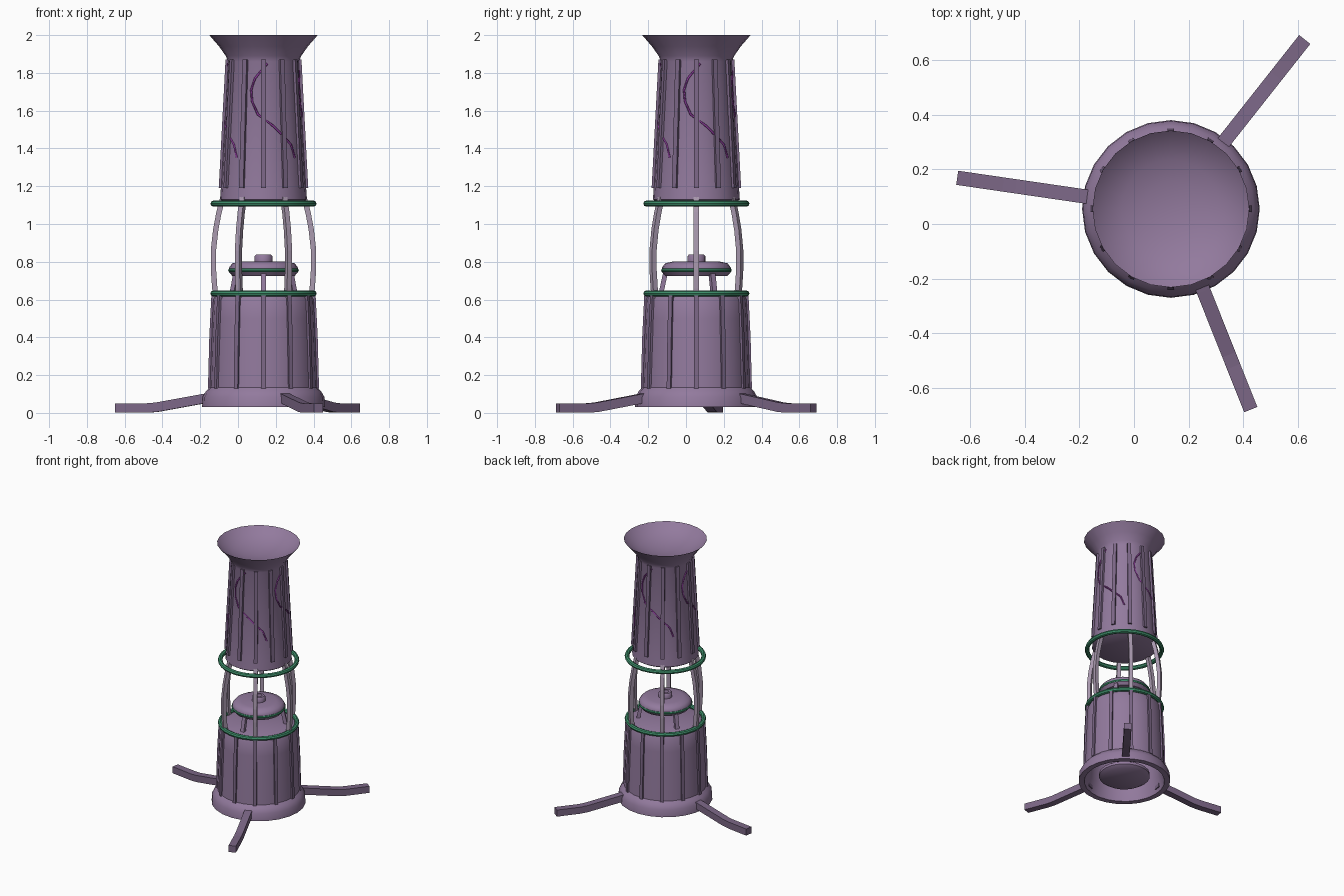
import bpy, bmesh, math
from mathutils import Vector

if "Cube" in bpy.data.objects:
    bpy.data.objects.remove(bpy.data.objects["Cube"])

CX, CY = 0.135, 0.055
TAU = math.tau


def material(name, rgb):
    m = bpy.data.materials.new(name)
    m.diffuse_color = (*rgb, 1)
    m.use_nodes = True
    m.node_tree.nodes["Principled BSDF"].inputs["Base Color"].default_value = m.diffuse_color
    return m


PURPLE = material("purple", (0.29, 0.195, 0.34))
DARK = material("dark_purple", (0.20, 0.135, 0.24))
PALE = material("pale_purple", (0.40, 0.32, 0.43))
GREEN = material("green", (0.05, 0.28, 0.15))
VIOLET = material("violet", (0.24, 0.04, 0.30))


def finish(name, bm, mat, smooth=None):
    bmesh.ops.recalc_face_normals(bm, faces=bm.faces)
    me = bpy.data.meshes.new(name)
    bm.to_mesh(me)
    bm.free()
    ob = bpy.data.objects.new(name, me)
    bpy.context.collection.objects.link(ob)
    ob.location = (CX, CY, 0)
    me.materials.append(mat)
    if smooth:
        bpy.ops.object.select_all(action='DESELECT')
        ob.select_set(True)
        bpy.context.view_layer.objects.active = ob
        bpy.ops.object.shade_smooth_by_angle(angle=math.radians(smooth))
    return ob


def lathe(name, profile, mat, sides=24, closed=False):
    """Spin (radius, z) points round the centre axis."""
    bm = bmesh.new()
    vs = [bm.verts.new((r, 0, z)) for r, z in profile]
    pairs = list(zip(vs, vs[1:]))
    if closed:
        pairs.append((vs[-1], vs[0]))
    es = [bm.edges.new(p) for p in pairs]
    bmesh.ops.spin(bm, geom=vs + es, cent=(0, 0, 0), axis=(0, 0, 1),
                   angle=TAU, steps=sides, use_merge=False, use_duplicate=False)
    bmesh.ops.remove_doubles(bm, verts=bm.verts, dist=1e-4)
    return finish(name, bm, mat, 40)


def ring(name, radius, z, minor, mat):
    pts = [(radius + minor * math.cos(a), z + minor * math.sin(a))
           for a in (TAU * i / 8 for i in range(8))]
    return lathe(name, pts, mat, 32, True)


def bar(name, angle, path, width, depth, mat):
    """Square bar following (radius, z) points in the vertical plane at an angle."""
    bm = bmesh.new()
    out = Vector((math.cos(angle), math.sin(angle), 0))
    side = Vector((-out.y, out.x, 0))
    pts = [out * r + Vector((0, 0, z)) for r, z in path]
    loops = []
    for i, p in enumerate(pts):
        t = (pts[min(i + 1, len(pts) - 1)] - pts[max(i - 1, 0)]).normalized()
        if i in (0, len(pts) - 1) and name.startswith("leg"):
            t = out
        n = side.cross(t)
        loops.append([bm.verts.new(p + side * a * width / 2 + n * b * depth / 2)
                      for a, b in ((-1, -1), (1, -1), (1, 1), (-1, 1))])
    for a, b in zip(loops, loops[1:]):
        for k in range(4):
            bm.faces.new((a[k], a[(k + 1) % 4], b[(k + 1) % 4], b[k]))
    bm.faces.new(loops[0])
    bm.faces.new(loops[-1])
    return finish(name, bm, mat)


# Hollow base housing with flange and closed top
lathe("base_housing", [(0.285, 0.03), (0.325, 0.03), (0.322, 0.085), (0.305, 0.115),
                       (0.285, 0.135), (0.272, 0.50), (0.267, 0.60), (0.255, 0.622),
                       (0.22, 0.635), (0, 0.635), (0, 0.60), (0.23, 0.60),
                       (0.262, 0.13), (0.285, 0.03)], PURPLE)
lathe("base_plug", [(0, 0.045), (0.15, 0.05), (0.18, 0.07), (0.18, 0.09),
                    (0.15, 0.11), (0, 0.115)], PURPLE)

# Burner disc, band and knob
lathe("burner_disc", [(0, 0.725), (0.165, 0.725), (0.182, 0.745), (0.182, 0.77),
                      (0.165, 0.792), (0.12, 0.802), (0, 0.802)], PURPLE)
ring("burner_band", 0.176, 0.755, 0.011, GREEN)
lathe("burner_knob", [(0.048, 0.80), (0.048, 0.828), (0.04, 0.838), (0.024, 0.838),
                      (0.02, 0.82), (0, 0.82)], PURPLE, 16)
for i in range(3):
    bar(f"burner_strut_{i}", math.radians(30 + 120 * i),
        [(0.19, 0.62), (0.165, 0.735)], 0.028, 0.025, PURPLE)

# Upper chimney with flared, dished crown
lathe("chimney", [(0, 1.12), (0.215, 1.12), (0.23, 1.13), (0.225, 1.20),
                  (0.188, 1.86), (0.20, 1.89), (0.235, 1.94), (0.287, 2.0),
                  (0.25, 1.965), (0.18, 1.93), (0.10, 1.91), (0, 1.90)], PURPLE)

# Green cage rings
ring("lower_ring", 0.265, 0.632, 0.016, GREEN)
ring("upper_ring", 0.265, 1.108, 0.016, GREEN)

# Bowed cage bars
for i in range(6):
    bar(f"cage_bar_{i}", TAU * i / 6,
        [(0.25, 0.60), (0.258, 0.66), (0.265, 0.76), (0.265, 0.86),
         (0.253, 0.97), (0.236, 1.06), (0.215, 1.14)], 0.028, 0.028, PALE)

# Vertical ribs on base and chimney
for i in range(12):
    a = TAU * i / 12
    bar(f"base_rib_{i}", a, [(0.282, 0.13), (0.275, 0.40), (0.264, 0.62)],
        0.024, 0.024, DARK)
    bar(f"chimney_rib_{i}", a, [(0.226, 1.19), (0.19, 1.87)], 0.026, 0.022, DARK)

# Three splayed legs
for i in range(3):
    bar(f"leg_{i}", math.radians(51.7 + 120 * i),
        [(0.27, 0.083), (0.32, 0.075), (0.57, 0.03), (0.62, 0.026), (0.79, 0.026)],
        0.052, 0.05, DARK)

# Glowing cracks repeated on four sides
CRACK = [(0.02, 1.85), (-0.045, 1.77), (-0.065, 1.71), (-0.06, 1.65), (-0.03, 1.58),
         (0.05, 1.52), (0.09, 1.48), (0.145, 1.42), (0.165, 1.35)]
for k in range(4):
    cu = bpy.data.curves.new(f"crack_{k}", 'CURVE')
    cu.dimensions = '3D'
    cu.bevel_depth = 0.006
    cu.bevel_resolution = 0
    sp = cu.splines.new('POLY')
    sp.points.add(len(CRACK) - 1)
    for p, (x, z) in zip(sp.points, CRACK):
        r = 0.225 - (z - 1.2) * 0.056
        a = math.asin(x / r) - math.pi / 2 + k * math.pi / 2
        p.co = (r * math.cos(a), r * math.sin(a), z, 1)
    cu.materials.append(VIOLET)
    ob = bpy.data.objects.new(f"crack_{k}", cu)
    ob.location = (CX, CY, 0)
    bpy.context.collection.objects.link(ob)
